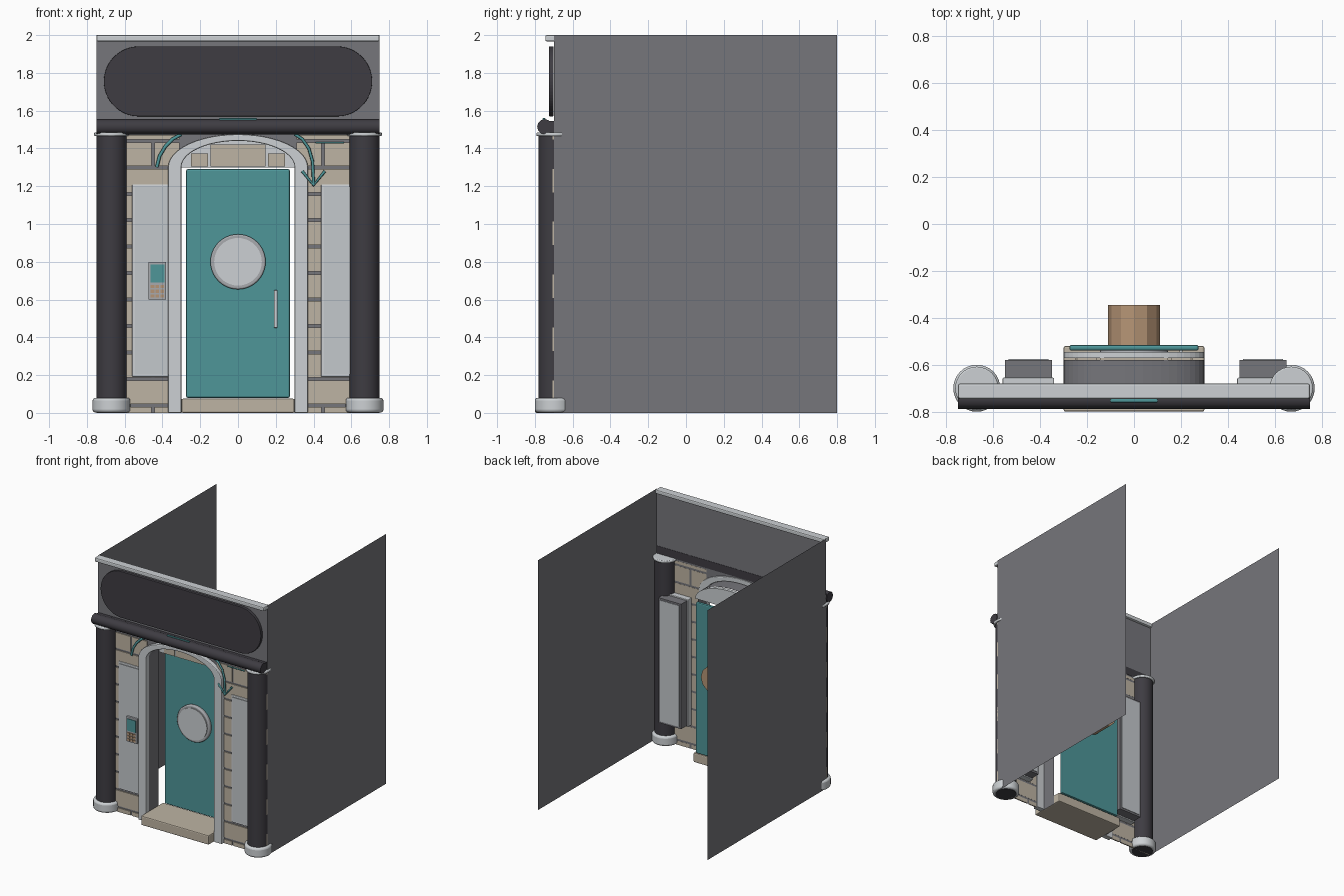
import bpy, bmesh, math
from mathutils import Matrix

if "Cube" in bpy.data.objects:
    bpy.data.objects.remove(bpy.data.objects["Cube"])


def srgb(r, g, b):
    return [((c / 255 + 0.055) / 1.055) ** 2.4 for c in (r, g, b)] + [1]


def material(name, *rgb):
    m = bpy.data.materials.new(name)
    m.diffuse_color = srgb(*rgb)
    m.use_nodes = True
    m.node_tree.nodes["Principled BSDF"].inputs["Base Color"].default_value = m.diffuse_color
    return m


GREY = material("wall grey", 118, 118, 123)
DARK = material("charcoal", 62, 60, 66)
WHITE = material("off white", 204, 208, 211)
PALE = material("pale panel", 195, 200, 204)
TEAL = material("teal", 78, 150, 153)
BEIGE = material("beige stone", 190, 180, 163)
TAN = material("tan", 182, 149, 118)
METAL = material("ring metal", 168, 170, 174)


def finish(name, bm, mat, bevel=0, segs=2, smooth=False):
    bmesh.ops.recalc_face_normals(bm, faces=bm.faces)
    me = bpy.data.meshes.new(name)
    bm.to_mesh(me)
    bm.free()
    me.materials.append(mat)
    ob = bpy.data.objects.new(name, me)
    bpy.context.collection.objects.link(ob)
    if bevel:
        mod = ob.modifiers.new("bevel", "BEVEL")
        mod.width, mod.segments, mod.limit_method = bevel, segs, 'ANGLE'
    if smooth:
        bpy.ops.object.select_all(action='DESELECT')
        bpy.context.view_layer.objects.active = ob
        ob.select_set(True)
        bpy.ops.object.shade_smooth_by_angle(angle=math.radians(40))
    return ob


def add_box(bm, x0, x1, y0, y1, z0, z1):
    m = Matrix.Translation(((x0 + x1) / 2, (y0 + y1) / 2, (z0 + z1) / 2))
    m = m @ Matrix.Diagonal((x1 - x0, y1 - y0, z1 - z0, 1))
    bmesh.ops.create_cube(bm, size=1, matrix=m)


def box(name, mat, *dims, bevel=0):
    bm = bmesh.new()
    add_box(bm, *dims)
    return finish(name, bm, mat, bevel)


def prism(name, mat, pts, y0, y1, bevel=0):
    """Outline in x, z pushed back from y0 to y1."""
    bm = bmesh.new()
    face = bm.faces.new([bm.verts.new((x, y0, z)) for x, z in pts])
    if y1 != y0:
        ext = bmesh.ops.extrude_face_region(bm, geom=[face], use_keep_orig=True)
        for v in ext["geom"]:
            if isinstance(v, bmesh.types.BMVert):
                v.co.y = y1
    return finish(name, bm, mat, bevel)


def cylinder(name, mat, r, centre, length, axis='Z', segs=32, bevel=0, smooth=True):
    rot = {'Z': Matrix(), 'X': Matrix.Rotation(math.pi / 2, 4, 'Y'),
           'Y': Matrix.Rotation(math.pi / 2, 4, 'X')}[axis]
    bm = bmesh.new()
    bmesh.ops.create_cone(bm, cap_ends=True, segments=segs, radius1=r, radius2=r,
                          depth=length, matrix=Matrix.Translation(centre) @ rot)
    return finish(name, bm, mat, bevel, 3, smooth)


def tube(name, mat, pts, r):
    cu = bpy.data.curves.new(name, 'CURVE')
    cu.dimensions, cu.bevel_depth, cu.bevel_resolution = '3D', r, 2
    cu.use_fill_caps = True
    sp = cu.splines.new('POLY')
    sp.points.add(len(pts) - 1)
    for p, co in zip(sp.points, pts):
        p.co = (*co, 1)
    cu.materials.append(mat)
    ob = bpy.data.objects.new(name, cu)
    bpy.context.collection.objects.link(ob)
    bpy.ops.object.select_all(action='DESELECT')
    bpy.context.view_layer.objects.active = ob
    ob.select_set(True)
    bpy.ops.object.convert(target='MESH')


def arc(w, h, n=24):
    """Elliptical arch from left to right, springing at z = 1.3."""
    return [(-w * math.cos(math.pi * i / n), 1.3 + h * math.sin(math.pi * i / n))
            for i in range(n + 1)]


# Shell: front wall with arched doorway, two side sheets
F = -0.70
opening = [(-0.3, 0)] + arc(0.3, 0.14) + [(0.3, 0)]
prism("front_wall", GREY, [(-0.75, 0)] + opening + [(0.75, 0), (0.75, 2), (-0.75, 2)], F, F)
for s, side in ((-1, "left"), (1, "right")):
    bm = bmesh.new()
    bm.faces.new([bm.verts.new((s * 0.75, y, z))
                  for y, z in ((F, 0), (0.8, 0), (0.8, 2), (F, 2))])
    finish(side + "_wall", bm, GREY)

# Brick facing, staggered courses either side of the door
bm = bmesh.new()
for row in range(-1, 11):
    z0, z1 = max(0, 0.048 + row * 0.14), min(1.47, 0.172 + row * 0.14)
    start = -0.75 if row % 2 else -0.9
    for k in range(7):
        a, b = start + k * 0.3 + 0.008, start + (k + 1) * 0.3 - 0.008
        for lo, hi in ((-0.75, -0.31), (0.31, 0.75)):
            x0, x1 = max(a, lo), min(b, hi)
            if x1 - x0 > 0.01 and z1 > z0:
                add_box(bm, x0, x1, F - 0.008, F + 0.001, z0, z1)
finish("brick_facing", bm, BEIGE)

# Door recess: open tunnel lining
bm = bmesh.new()
rows = [[bm.verts.new((x, y, z)) for x, z in opening] for y in (F, -0.58)]
for i in range(len(opening) - 1):
    bm.faces.new((rows[0][i], rows[0][i + 1], rows[1][i + 1], rows[1][i]))
finish("recess_lining", bm, GREY)

# Arched infill above the door with bricks on its front
prism("door_lunette", WHITE, arc(0.3, 0.14), -0.572, -0.545)
bm = bmesh.new()
for x0, x1, z1 in ((-0.145, 0.145, 1.42), (-0.25, -0.158, 1.372), (0.158, 0.25, 1.372)):
    add_box(bm, x0, x1, -0.58, -0.572, 1.305, z1)
finish("lunette_bricks", bm, BEIGE)

# Arch surround
outer = [(-0.37, 0)] + arc(0.37, 0.175) + [(0.37, 0)]
prism("arch_surround", WHITE, outer + opening[::-1], -0.735, -0.69, bevel=0.006)

# Door with round window, handle and rear plug
box("door", TEAL, -0.275, 0.275, -0.54, -0.515, 0.08, 1.29, bevel=0.009)
cylinder("window_ring", METAL, 0.146, (0, -0.553, 0.8), 0.03, 'Y', 40, 0.008)
cylinder("window_glass", WHITE, 0.126, (0, -0.57, 0.8), 0.008, 'Y', 40)
cylinder("rear_plug", TAN, 0.11, (0, -0.43, 0.8), 0.17, 'Y', 12, smooth=False)
box("door_handle", WHITE, 0.19, 0.21, -0.575, -0.555, 0.45, 0.65, bevel=0.006)
for z in (0.48, 0.62):
    box("handle_post", WHITE, 0.194, 0.206, -0.56, -0.535, z - 0.006, z + 0.006)

# Door step
box("door_step", BEIGE, -0.3, 0.3, -0.8, -0.52, 0, 0.075, bevel=0.008)

# Columns with bases and caps
for s in (-1, 1):
    cylinder("column", DARK, 0.08, (s * 0.67, F, 0.735), 1.47)
    cylinder("column_base", WHITE, 0.1, (s * 0.67, F, 0.041), 0.078, bevel=0.015)
    cylinder("column_cap", WHITE, 0.092, (s * 0.67, F, 1.475), 0.02, bevel=0.006)

# Side panels with deep rear housings
for c in (-0.45, 0.55):
    box("side_panel", WHITE, c - 0.11, c + 0.11, -0.715, -0.655, 0.19, 1.21, bevel=0.005)
    box("panel_face", PALE, c - 0.095, c + 0.095, -0.72, -0.714, 0.205, 1.195)
    box("panel_housing", GREY, c - 0.1, c + 0.1, -0.66, -0.58, 0.2, 1.2)
    box("housing_back", PALE, c - 0.085, c + 0.085, -0.583, -0.576, 0.215, 1.185)

# Keypad
box("keypad", METAL, -0.475, -0.38, -0.735, -0.715, 0.6, 0.8, bevel=0.004)
box("keypad_screen", TEAL, -0.464, -0.39, -0.74, -0.734, 0.69, 0.785)
bm = bmesh.new()
for i in range(3):
    for j in range(3):
        x, z = -0.453 + i * 0.026, 0.62 + j * 0.024
        add_box(bm, x - 0.01, x + 0.01, -0.741, -0.734, z - 0.008, z + 0.008)
finish("keypad_buttons", bm, TAN)

# Sign board with rounded ends
sign = []
for i in range(33):
    a = math.pi / 2 + math.pi * i / 32
    sign.append((-0.525 + 0.185 * math.cos(a), 1.755 + 0.185 * math.sin(a)))
prism("sign_board", DARK, sign + [(-x, z) for x, z in reversed(sign)], -0.725, -0.701, bevel=0.003)

# Top trim and awning roll
box("top_trim", WHITE, -0.75, 0.75, -0.745, -0.68, 1.967, 2.0, bevel=0.008)
cylinder("awning_roll", DARK, 0.04, (0, -0.748, 1.515), 1.5, 'X', 12)
box("awning_back", DARK, -0.745, 0.745, -0.745, -0.698, 1.482, 1.545)
box("roll_strip", TEAL, -0.1, 0.1, -0.76, -0.745, 1.55, 1.56, bevel=0.003)

# Teal hanging cables and arrow
Y = -0.735
tube("arrow_cable", TEAL, [(0.3, Y, 1.475), (0.34, Y, 1.45), (0.375, Y, 1.4),
                           (0.395, Y, 1.33), (0.4, Y, 1.21)], 0.008)
tube("arrow_head", TEAL, [(0.34, Y, 1.28), (0.4, Y, 1.205), (0.46, Y, 1.28)], 0.008)
tube("left_cable", TEAL, [(-0.3, Y, 1.475), (-0.345, Y, 1.45), (-0.385, Y, 1.41),
                          (-0.415, Y, 1.36), (-0.43, Y, 1.3)], 0.009)
tube("right_rail", TEAL, [(0.41, -0.715, 1.43), (0.56, -0.715, 1.43)], 0.005)
